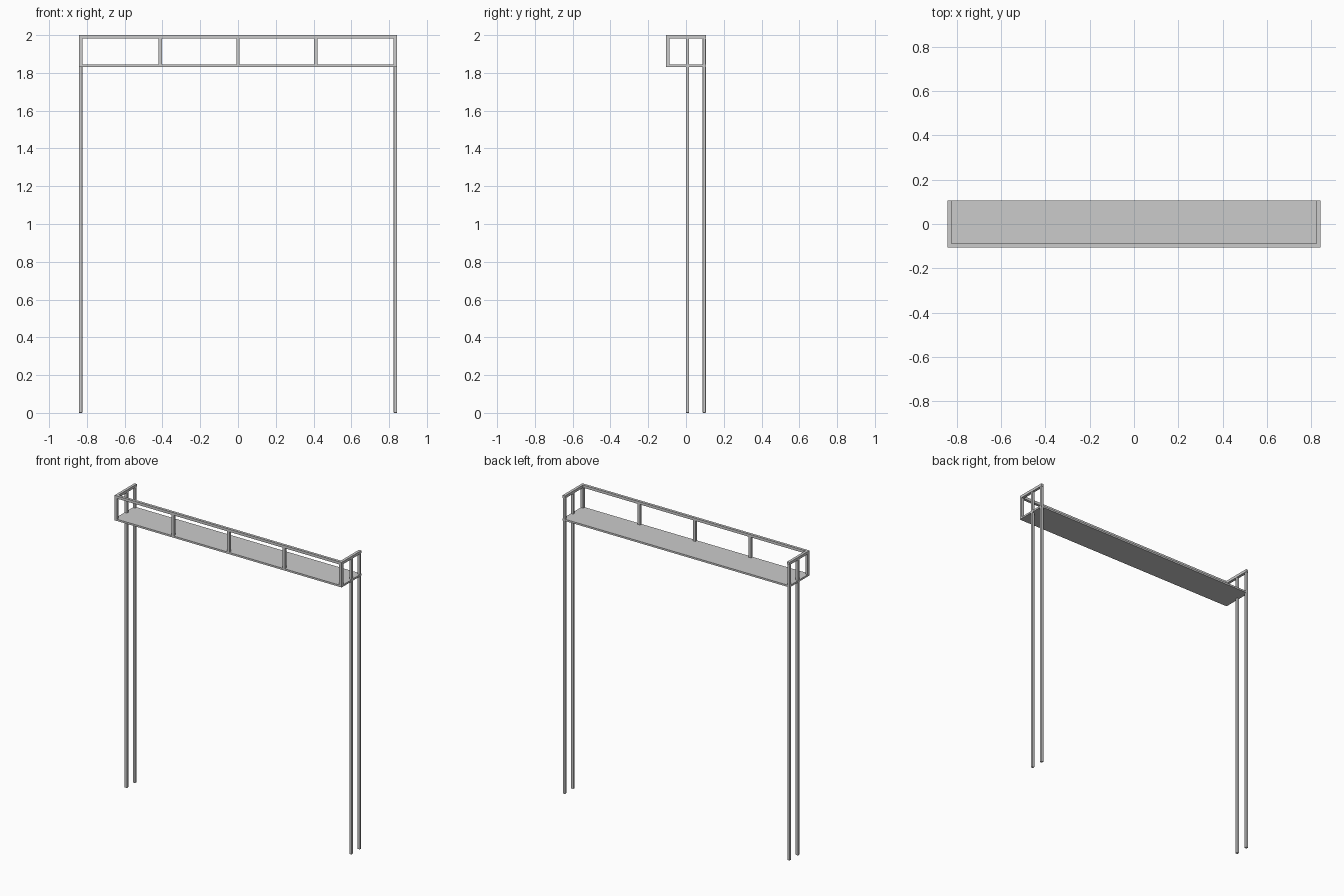
import bpy

if "Cube" in bpy.data.objects:
    bpy.data.objects.remove(bpy.data.objects["Cube"])

W, D, H = 0.842, 0.105, 2.0   # half width, half depth, height
T = 0.018                     # tube thickness
SHELF_Z = 1.832


def box(name, lo, hi, bevel=0.0):
    """Box between two corners, with optionally rounded edges."""
    bpy.ops.mesh.primitive_cube_add(size=1, location=[(a + b) / 2 for a, b in zip(lo, hi)])
    ob = bpy.context.object
    ob.name = name
    ob.scale = [b - a for a, b in zip(lo, hi)]
    bpy.ops.object.transform_apply(location=False, rotation=False, scale=True)
    if bevel:
        mod = ob.modifiers.new("rounding", 'BEVEL')
        mod.width = bevel
        mod.segments = 2
    return ob


# shelf board
box("shelf", (-W, -D, SHELF_Z), (W, D, SHELF_Z + 0.012))

# front top rail and its three balusters
box("front_rail", (-W, -D, H - T), (W, -D + T, H))
for i, x in enumerate((-0.412, 0, 0.412)):
    box(f"baluster_{i + 1}", (x - T / 2, -D, SHELF_Z + 0.012),
        (x + T / 2, -D + T, H - T))

# side frames: legs, corner post and top side rail
for side, s in (("left", -1), ("right", 1)):
    x0, x1 = sorted((s * W, s * (W - T)))
    box(f"{side}_side_rail", (x0, -D + T, H - T), (x1, D, H))
    box(f"{side}_corner_post", (x0, -D, SHELF_Z + 0.012), (x1, -D + T, H - T))
    for part, y in (("middle", 0.0), ("back", D - T + 0.001)):
        box(f"{side}_{part}_leg", (x0, y, 0), (x1, y + T - 0.001, H - T), 0.003)
